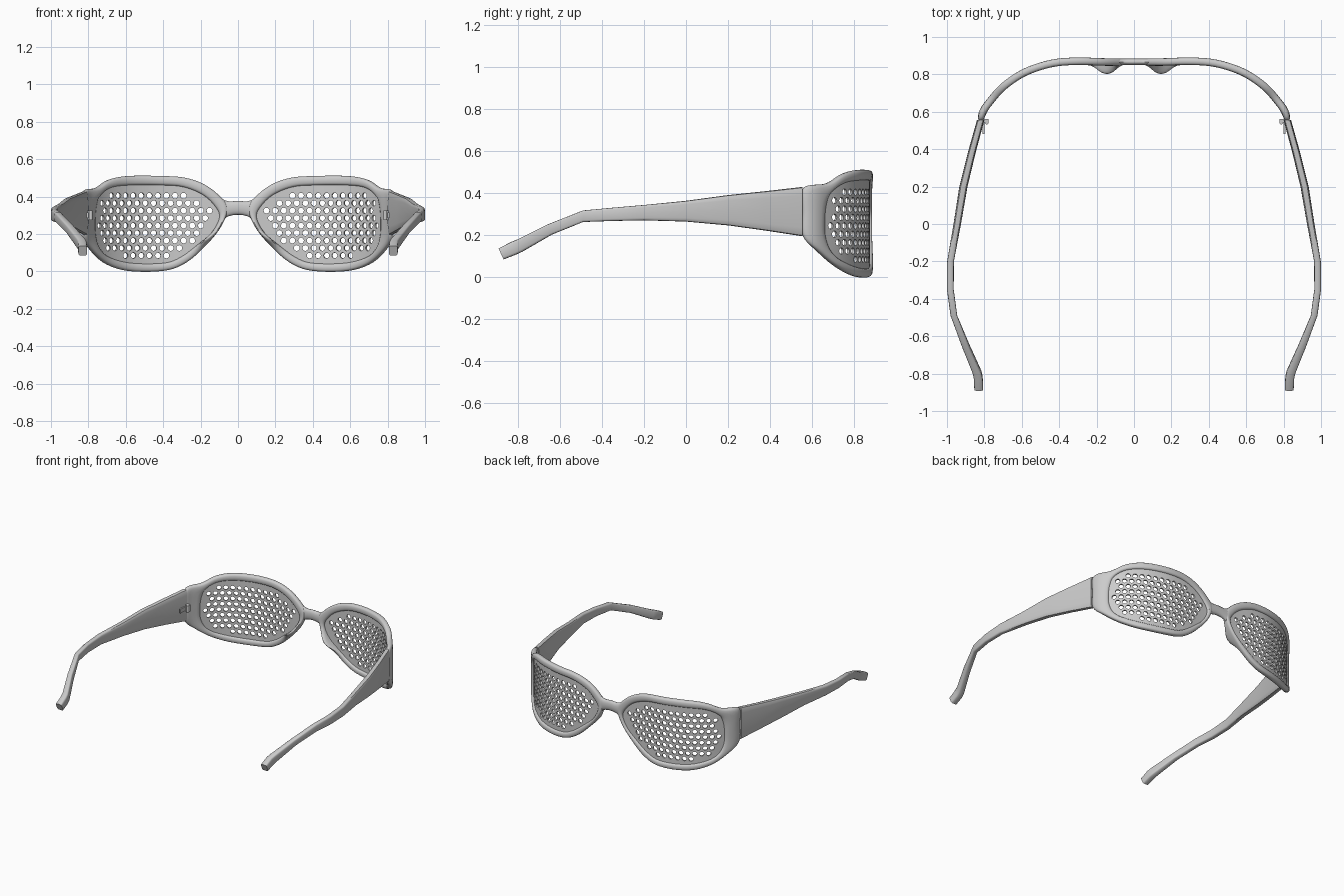
import bpy, bmesh, math
from mathutils import Vector

if "Cube" in bpy.data.objects:
    bpy.data.objects.remove(bpy.data.objects["Cube"])


def spline(pts, n, closed=False):
    """Catmull-Rom through points of any dimension."""
    pts = [Vector(p) for p in pts]
    m, out = len(pts), []
    get = (lambda i: pts[i % m]) if closed else (lambda i: pts[max(0, min(m - 1, i))])
    for i in range(m if closed else m - 1):
        a, b, c, d = (get(i + k) for k in (-1, 0, 1, 2))
        for j in range(n):
            t = j / n
            out.append(0.5 * (2 * b + (c - a) * t + (2 * a - 5 * b + 4 * c - d) * t * t
                              + (3 * b - a - 3 * c + d) * t ** 3))
    return out if closed else out + [pts[-1]]


def finish(name, bm, mirror=True, angle=40):
    bmesh.ops.recalc_face_normals(bm, faces=bm.faces[:])
    me = bpy.data.meshes.new(name)
    bm.to_mesh(me)
    bm.free()
    ob = bpy.data.objects.new(name, me)
    bpy.context.collection.objects.link(ob)
    bpy.ops.object.select_all(action='DESELECT')
    ob.select_set(True)
    bpy.context.view_layer.objects.active = ob
    bpy.ops.object.shade_smooth_by_angle(angle=math.radians(angle))
    if mirror:
        ob.modifiers.new("Mirror", 'MIRROR').use_mirror_merge = False
    return ob


def loft(name, rings, closed=False, mirror=True, angle=40):
    bm = bmesh.new()
    vs = [[bm.verts.new(p) for p in r] for r in rings]
    n = len(vs[0])
    for i in range(len(vs) if closed else len(vs) - 1):
        a, b = vs[i], vs[(i + 1) % len(vs)]
        for k in range(n):
            bm.faces.new((a[k], a[(k + 1) % n], b[(k + 1) % n], b[k]))
    if not closed:
        bm.faces.new(vs[0])
        bm.faces.new(vs[-1])
    return finish(name, bm, mirror, angle)


def section(n, e):
    """Unit superellipse; e = 1 is round, smaller is boxier."""
    f = lambda v: math.copysign(abs(v) ** e, v)
    return [(f(math.cos(2 * math.pi * k / n)), f(math.sin(2 * math.pi * k / n))) for k in range(n)]


# Wrap-around curve seen from the top, used to bend flat parts (s, z, depth)
plan = spline([(0, .866), (.15, .866), (.28, .87), (.4, .865), (.5, .843), (.6, .803),
               (.7, .733), (.77, .655), (.808, .6), (.82, .553)], 8)
arc = [0.0]
for p, q in zip(plan, plan[1:]):
    arc.append(arc[-1] + (q - p).length)


def bend(s, z, d=0.0):
    s = max(0, min(arc[-1] - 1e-6, s))
    i = max(k for k in range(len(plan) - 1) if arc[k] <= s)
    f = (s - arc[i]) / (arc[i + 1] - arc[i])
    tan = lambda k: (plan[min(k + 1, len(plan) - 1)] - plan[max(k - 1, 0)]).normalized()
    p, t = plan[i].lerp(plan[i + 1], f), tan(i).lerp(tan(i + 1), f).normalized()
    return Vector((p.x - t.y * d, p.y + t.x * d, z))


# Lens rim: outer (s, z) paired with inner (s, z), nose pad grown on the back
rim = spline([(.055, .34, .10, .29), (.10, .405, .125, .35), (.18, .465, .19, .41),
              (.28, .50, .29, .45), (.40, .51, .40, .46), (.60, .51, .60, .46),
              (.72, .49, .72, .445), (.82, .447, .80, .40), (.95, .425, .825, .345),
              (.953, .31, .835, .27), (.95, .195, .83, .19), (.87, .12, .795, .12),
              (.75, .045, .72, .075), (.60, .003, .58, .045), (.40, .003, .40, .045),
              (.28, .045, .31, .075), (.17, .14, .22, .14), (.09, .24, .14, .21)], 5, True)
rings = []
for os, oz, is_, iz in rim:
    pad = .045 * math.exp(-((os - .12) / .06) ** 2 - ((oz - .2) / .09) ** 2)
    ring = []
    for a, b in section(16, .75):
        w = .5 + .5 * a
        ring.append(bend(is_ + (os - is_) * w, iz + (oz - iz) * w,
                         b * (.02 if b > 0 else .02 + pad)))
    rings.append(ring)
loft("lens_rim", rings, closed=True, angle=60)

# Bridge over the nose
rings = []
for x, lo, hi in spline([(-.09, .27, .39), (-.05, .295, .375), (0, .303, .377),
                         (.05, .295, .375), (.09, .27, .39)], 4):
    rings.append([Vector((x, .867 + .018 * a, (lo + hi) / 2 + b * (hi - lo) / 2))
                  for a, b in section(16, .9)])
loft("bridge", rings, mirror=False)

# Perforated lens: hexagonal cells, each with a round hole, trimmed to the rim
centre = Vector((.47, .25))
inner = [Vector(p[2:]) for p in rim]
edge = [Vector(p[2:]).lerp(Vector(p[:2]), .25) for p in rim]


def reach(loop, d):
    """Distance from the lens centre to the loop in direction d."""
    for p, q in zip(loop, loop[1:] + loop[:1]):
        a, b = p - centre, q - centre
        ca, cb = d.x * a.y - d.y * a.x, d.x * b.y - d.y * b.x
        if ca * cb <= 0 and ca != cb:
            h = a.lerp(b, ca / (ca - cb))
            if h.dot(d) > 0:
                return h.length
    return 0


def inside(loop, p):
    d = p - centre
    return d.length < 1e-6 or d.length <= reach(loop, d.normalized())


def clamp(p):
    d = p - centre
    return p if inside(edge, p) else centre + d.normalized() * reach(edge, d.normalized())


bm = bmesh.new()
DX, DZ, HOLE, HALF = .0462, .04, .0155, .006
dirs = [Vector((math.cos(k * math.pi / 6), math.sin(k * math.pi / 6))) for k in range(12)]
layers = lambda p: [bm.verts.new(bend(p.x, p.y, d)) for d in (HALF, -HALF)]
for row in range(-2, 12):
    for col in range(22):
        c = Vector((.06 + DX * (col + .5 * (row % 2)), .085 + DZ * row))
        hexa = [c + d * (DX / 2 if k % 2 == 0 else DX / math.sqrt(3)) for k, d in enumerate(dirs)]
        if not any(inside(edge, p) for p in hexa):
            continue
        outer = [layers(clamp(p)) for p in hexa]
        if inside(inner, c) and min((c - p).length for p in inner) > .034:
            hole = [layers(c + d * HOLE) for d in dirs]
            for k in range(12):
                (of, ob), (pf, pb) = outer[k], outer[(k + 1) % 12]
                (hf, hb), (jf, jb) = hole[k], hole[(k + 1) % 12]
                bm.faces.new((of, pf, jf, hf))
                bm.faces.new((ob, hb, jb, pb))
                bm.faces.new((hf, jf, jb, hb))
        else:
            bm.faces.new([o[0] for o in outer])
            bm.faces.new([o[1] for o in reversed(outer)])
bmesh.ops.remove_doubles(bm, verts=bm.verts[:], dist=.0004)
finish("pinhole_lens", bm)

# Temple arm: y, centre x, bottom z, top z, half thickness
rings = []
for y, x, lo, hi, h in [(.555, .82, .195, .43, .02), (.38, .868, .222, .41, .021),
                        (.2, .912, .247, .391, .022), (0, .945, .265, .364, .02),
                        (-.2, .981, .271, .344, .018), (-.35, .982, .268, .331, .018),
                        (-.49, .963, .263, .318, .018), (-.65, .9, .203, .25, .02),
                        (-.79, .84, .122, .18, .024), (-.82, .833, .108, .168, .024),
                        (-.88, .83, .085, .137, .024)]:
    lean = .012 if y < -.5 else 0
    rings.append([Vector((x + h * a, y - lean * b, (lo + hi) / 2 + b * (hi - lo) / 2))
                  for a, b in section(16, .45)])
loft("temple_arm", rings)

# Hinge: leaf on the rim, leaf on the arm and a pin
for name, loc, size in (("hinge_front_leaf", (.793, .552, .3), (.03, .02, .05)),
                        ("hinge_arm_leaf", (.805, .515, .3), (.01, .07, .03))):
    bm = bmesh.new()
    bmesh.ops.create_cube(bm, size=1)
    bmesh.ops.scale(bm, vec=size, verts=bm.verts[:])
    bmesh.ops.translate(bm, vec=loc, verts=bm.verts[:])
    finish(name, bm)
bm = bmesh.new()
bmesh.ops.create_cone(bm, cap_ends=True, segments=12, radius1=.01, radius2=.01, depth=.05)
bmesh.ops.translate(bm, vec=(.787, .542, .3), verts=bm.verts[:])
finish("hinge_pin", bm)
